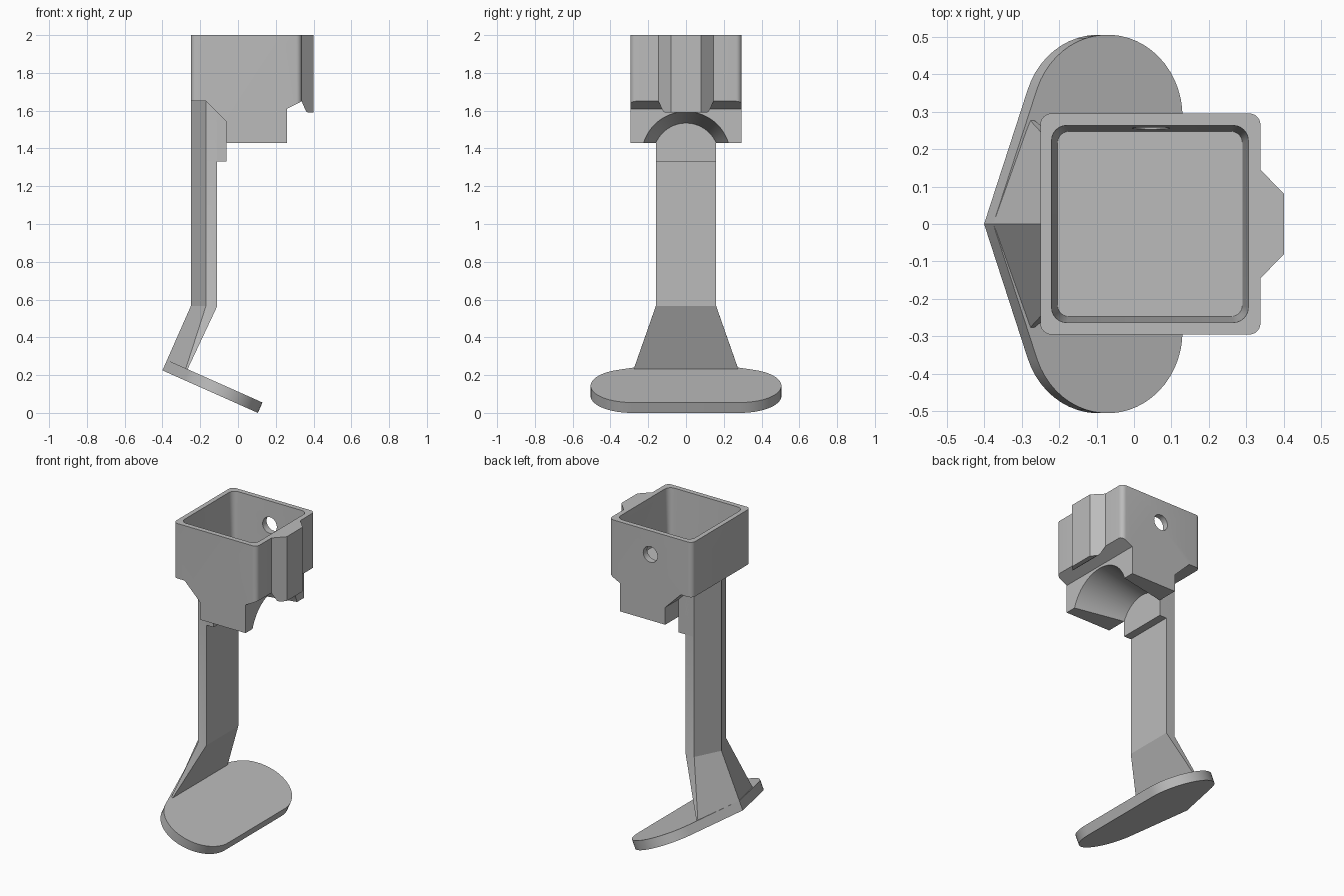
import bpy, bmesh
from math import sin, cos, pi, radians

if "Cube" in bpy.data.objects:
    bpy.data.objects.remove(bpy.data.objects["Cube"])

grey = bpy.data.materials.new("plain grey")
grey.use_nodes = True
colour = (0.5, 0.5, 0.5, 1)
grey.diffuse_color = colour
grey.node_tree.nodes["Principled BSDF"].inputs["Base Color"].default_value = colour


def loft(name, rings):
    """Closed solid through rings that have equal point counts."""
    bm = bmesh.new()
    rows = [[bm.verts.new(p) for p in ring] for ring in rings]
    n = len(rows[0])
    for a, b in zip(rows, rows[1:]):
        for i in range(n):
            j = (i + 1) % n
            bm.faces.new((a[i], a[j], b[j], b[i]))
    bm.faces.new(rows[0])
    bm.faces.new(rows[-1])
    bmesh.ops.recalc_face_normals(bm, faces=bm.faces)
    mesh = bpy.data.meshes.new(name)
    bm.to_mesh(mesh)
    bm.free()
    mesh.materials.append(grey)
    ob = bpy.data.objects.new(name, mesh)
    bpy.context.collection.objects.link(ob)
    return ob


def side_prism(name, profile, half):
    """Extrude an (x, z) profile across the width."""
    return loft(name, [[(x, y, z) for x, z in profile] for y in (-half, half)])


def combine(target, tool, operation):
    mod = target.modifiers.new("cut", 'BOOLEAN')
    mod.operation, mod.object, mod.solver = operation, tool, 'EXACT'
    bpy.context.view_layer.objects.active = target
    bpy.ops.object.modifier_apply(modifier=mod.name)
    bpy.data.objects.remove(tool)


def rounded(x0, x1, half, r, z, steps=6):
    """Rounded rectangle ring at height z."""
    centres = [(x1 - r, half - r), (x0 + r, half - r), (x0 + r, r - half), (x1 - r, r - half)]
    return [(cx + r * cos(a), cy + r * sin(a), z)
            for k, (cx, cy) in enumerate(centres)
            for a in [pi / 2 * (k + i / steps) for i in range(steps + 1)]]


# Socket: stepped side profile with rounded upright corners
socket = side_prism("socket", [
    (-0.25, 2), (-0.25, 1.65), (-0.17, 1.65), (-0.06, 1.54), (-0.06, 1.43),
    (0.26, 1.43), (0.26, 1.61), (0.3375, 1.65), (0.3375, 2)], 0.295)
combine(socket, loft("corner_form", [rounded(-0.25, 0.3375, 0.295, 0.03, z) for z in (1.3, 2.1)]),
        'INTERSECT')

# Clip tab with tapered plan and undercut
tab = side_prism("clip_tab", [
    (0.315, 2), (0.315, 1.65), (0.3375, 1.648), (0.36, 1.597), (0.37, 1.59), (0.40, 1.59), (0.40, 2)], 0.2)
plan = [(0.3, -0.145), (0.3375, -0.145), (0.41, -0.07), (0.41, 0.07), (0.3375, 0.145), (0.3, 0.145)]
combine(tab, loft("tab_form", [[(x, y, z) for x, y in plan] for z in (1.5, 2.1)]), 'INTERSECT')
combine(socket, tab, 'UNION')

# Tapered cavity
combine(socket, loft("cavity_cutter", [
    rounded(-0.204, 0.289, 0.247, 0.03, 1.69),
    rounded(-0.22, 0.305, 0.263, 0.04, 2),
    rounded(-0.22, 0.305, 0.263, 0.04, 2.1)]), 'DIFFERENCE')

# Round hole in the back wall
turn = [2 * pi * i / 32 for i in range(32)]
combine(socket, loft("hole_cutter", [
    [(0.045 + 0.05 * cos(a), y, 1.85 + 0.05 * sin(a)) for a in turn] for y in (0.15, 0.4)]), 'DIFFERENCE')

# Flared arch under the socket
turn = [2 * pi * i / 64 for i in range(64)]
combine(socket, loft("arch_cutter", [
    [(x, r * cos(a), 1.36 + r * sin(a)) for a in turn]
    for x, r in ((-0.06, 0.174), (0.27, 0.237))]), 'DIFFERENCE')

# Foot frame: u along the sole, w out of the sole
tilt = radians(24)


def sole(u, y, w):
    return (-0.40 + u * cos(tilt) + w * sin(tilt), y, 0.225 - u * sin(tilt) + w * cos(tilt))


# Foot plate: rounded ends and a pointed heel
arc = [radians(160 - 160 * i / 24) for i in range(25)]
half_outline = [(0.334 + 0.219 * cos(a), 0.286 + 0.219 * sin(a)) for a in arc]
outline = [(0, 0)] + half_outline + [(u, -y) for u, y in reversed(half_outline)]
foot = loft("foot_plate", [[sole(u, y, w) for u, y in outline] for w in (0, 0.06)])

# Arm with ridged back, flaring into the heel
section = [(-0.25, 0), (-0.17, 0.16), (-0.11, 0.16), (-0.11, -0.16), (-0.17, -0.16)]
heel = [(0, 0), (0.115, 0.295), (0.118, 0.295), (0.118, -0.295), (0.115, -0.295)]
arm = loft("arm", [
    [(x, y, 1.655) for x, y in section],
    [(x, y, 0.565) for x, y in section],
    [sole(u, y, 0.002) for u, y in heel]])

# Shoulder block joining the arm to the socket
shoulder = side_prism("shoulder_block", [
    (-0.16, 1.33), (-0.06, 1.33), (-0.06, 1.545), (-0.16, 1.645)], 0.16)

# Smooth the rounded walls and keep the edges sharp
bpy.ops.object.select_all(action='DESELECT')
for ob in (socket, foot, arm, shoulder):
    ob.select_set(True)
bpy.context.view_layer.objects.active = socket
bpy.ops.object.shade_smooth_by_angle(angle=radians(20))
